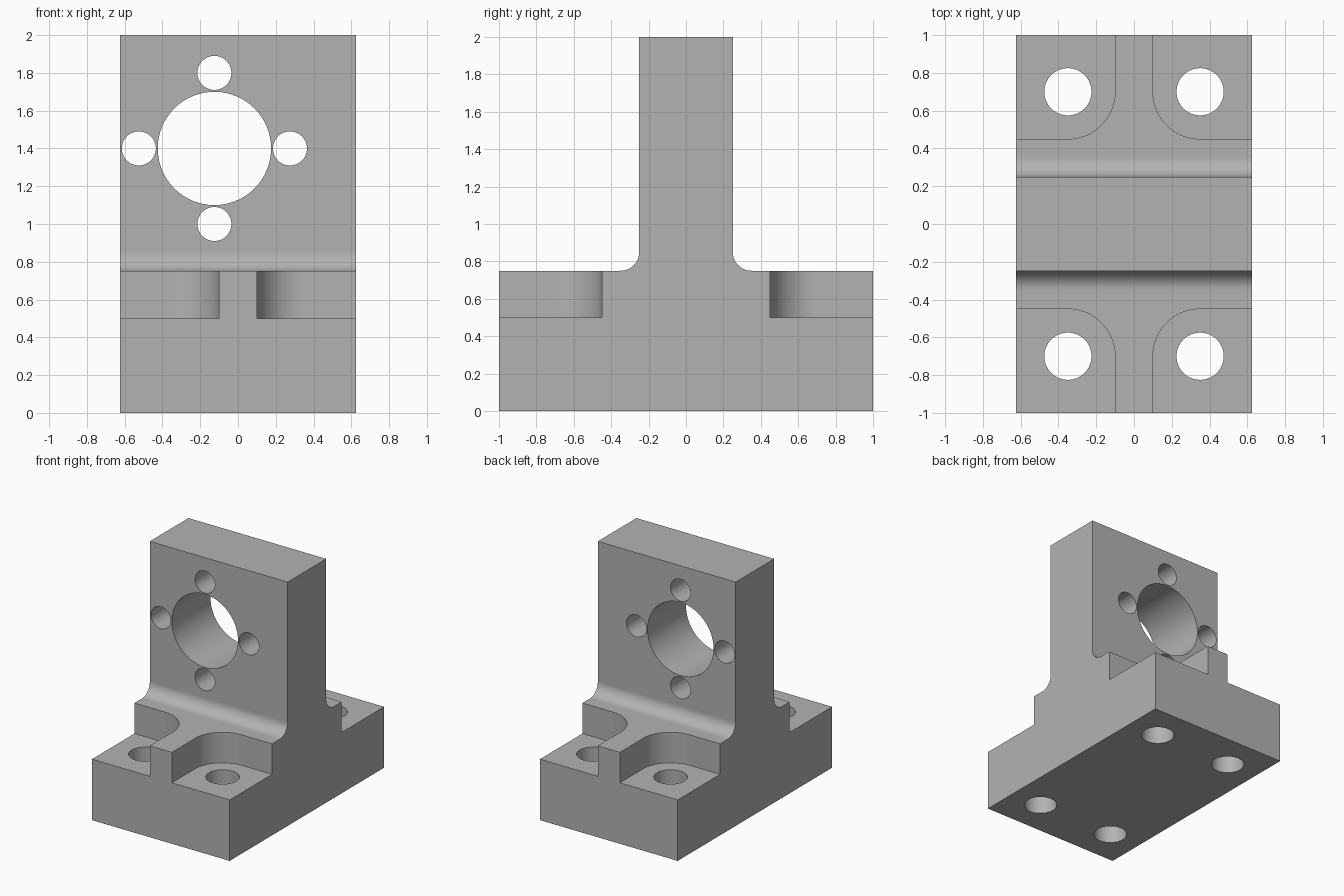
import bpy, bmesh
from math import sin, cos, pi
from mathutils import Vector

cube = bpy.data.objects.get("Cube")
if cube:
    bpy.data.objects.remove(cube, do_unlink=True)

grey = bpy.data.materials.new("plain_grey")
grey.use_nodes = True
GREY = (0.45, 0.45, 0.45, 1)
grey.diffuse_color = GREY
grey.node_tree.nodes["Principled BSDF"].inputs["Base Color"].default_value = GREY

HALF_WIDTH = 0.625


def arc(cx, cy, radius, start, end, steps):
    """Points along a circular arc."""
    angles = [start + (end - start) * i / steps for i in range(steps + 1)]
    return [(cx + radius * cos(a), cy + radius * sin(a)) for a in angles]


def prism(name, points, place, sweep):
    """Closed outline placed in space and extruded along sweep."""
    bm = bmesh.new()
    face = bm.faces.new([bm.verts.new(place(a, b)) for a, b in points])
    made = bmesh.ops.extrude_face_region(bm, geom=[face])["geom"]
    verts = [g for g in made if isinstance(g, bmesh.types.BMVert)]
    bmesh.ops.translate(bm, verts=verts, vec=Vector(sweep))
    bmesh.ops.recalc_face_normals(bm, faces=bm.faces)
    mesh = bpy.data.meshes.new(name)
    bm.to_mesh(mesh)
    bm.free()
    obj = bpy.data.objects.new(name, mesh)
    bpy.context.collection.objects.link(obj)
    return obj


def circle(cx, cy, radius):
    return arc(cx, cy, radius, 0, 2 * pi, 64)[:-1]


# Side profile: base block and upright plate joined by fillets
half = [(1, 0), (1, 0.75)] + arc(0.35, 0.85, 0.1, 1.5 * pi, pi, 16) + [(0.25, 2)]
profile = half + [(-y, z) for y, z in reversed(half)]
bracket = prism("bearing_bracket", profile,
                lambda y, z: (-HALF_WIDTH, y, z), (2 * HALF_WIDTH, 0, 0))
bracket.data.materials.append(grey)

cutters = []

# Corner pockets with one rounded inner corner, and bolt holes through the base
pocket = [(0.8, 1.2), (0.1, 1.2)] + arc(0.35, 0.7, 0.25, pi, 1.5 * pi, 24) + [(0.8, 0.45)]
for sx in (-1, 1):
    for sy in (-1, 1):
        cutters.append(prism("pocket_cutter", pocket,
                             lambda x, y: (sx * x, sy * y, 0.5), (0, 0, 0.5)))
        cutters.append(prism("bolt_hole_cutter", circle(0.35, 0.7, 0.125),
                             lambda x, y: (sx * x, sy * y, -0.2), (0, 0, 1.2)))

# Bearing bore and its four surrounding holes through the upright
bores = [(0, 0, 0.3)] + [(dx, dz, 0.09) for dx, dz in
                         ((0.4, 0), (-0.4, 0), (0, 0.4), (0, -0.4))]
for dx, dz, radius in bores:
    cutters.append(prism("bore_cutter", circle(dx - 0.125, dz + 1.4, radius),
                         lambda x, z: (x, -0.6, z), (0, 1.2, 0)))

# Cut everything and discard the cutters
bpy.ops.object.select_all(action="DESELECT")
bpy.context.view_layer.objects.active = bracket
bracket.select_set(True)
for cutter in cutters:
    cutter.hide_render = True
    mod = bracket.modifiers.new("cut", "BOOLEAN")
    mod.operation = "DIFFERENCE"
    mod.solver = "EXACT"
    mod.object = cutter
    bpy.ops.object.modifier_apply(modifier=mod.name)
    bpy.data.objects.remove(cutter, do_unlink=True)

# Smooth the curved walls, keep the machined planes flat
bpy.ops.object.shade_smooth_by_angle(angle=pi / 6)
for face in bracket.data.polygons:
    if max(abs(c) for c in face.normal) > 0.9999:
        face.use_smooth = False
